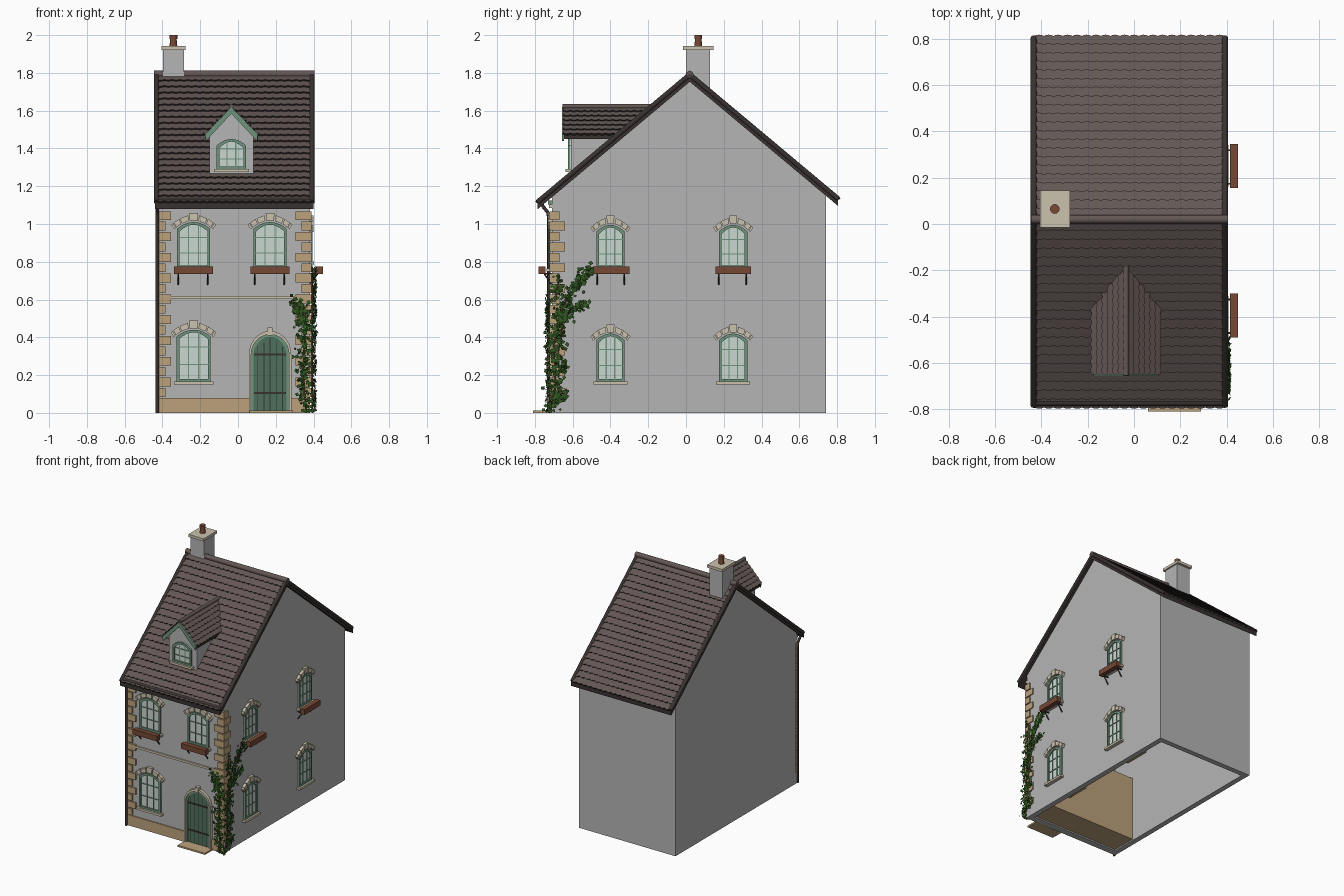
import bpy, bmesh, random
from math import sin, cos, pi, radians
from mathutils import Matrix, Vector

random.seed(4)
cube = bpy.data.objects.get("Cube")
if cube:
    bpy.data.objects.remove(cube)


def material(name, *rgb):
    m = bpy.data.materials.new(name)
    m.use_nodes = True
    m.diffuse_color = (*rgb, 1)
    b = m.node_tree.nodes["Principled BSDF"]
    b.inputs["Base Color"].default_value = (*rgb, 1)
    b.inputs["Roughness"].default_value = 0.8
    return m


WALL = material("grey render", .46, .46, .46)
ROOF = material("roof tile brown", .125, .095, .088)
TRIM = material("dark trim", .04, .032, .03)
STONE = material("tan stone", .5, .36, .2)
CREAM = material("cream stone", .6, .54, .42)
FRAME = material("sage paint", .16, .29, .2)
DOOR = material("door green", .075, .16, .1)
GLASS = material("pale glass", .6, .68, .63)
WOOD = material("brown wood", .18, .065, .035)
LEAF = material("ivy green", .03, .1, .015)


def finish(bm, name, *mats):
    me = bpy.data.meshes.new(name)
    bm.to_mesh(me)
    bm.free()
    ob = bpy.data.objects.new(name, me)
    bpy.context.collection.objects.link(ob)
    for m in mats:
        me.materials.append(m)
    return ob


def part(name, mat, pieces, place=Matrix()):
    """Extrude each (xz outline, y0, y1) piece into one object."""
    bm = bmesh.new()
    for outline, y0, y1 in pieces:
        a = [bm.verts.new((x, y0, z)) for x, z in outline]
        b = [bm.verts.new((x, y1, z)) for x, z in outline]
        bm.faces.new(a)
        bm.faces.new(b[::-1])
        for i in range(len(a)):
            bm.faces.new((a[i - 1], b[i - 1], b[i], a[i]))
    bmesh.ops.recalc_face_normals(bm, faces=bm.faces)
    bm.transform(place)
    return finish(bm, name, mat)


def box(x0, x1, y0, y1, z0, z1):
    return ([(x0, z0), (x1, z0), (x1, z1), (x0, z1)], y0, y1)


def rods(name, mat, segs, place=Matrix()):
    """Round bars given as (start, end, start radius, end radius)."""
    bm = bmesh.new()
    for a, b, r0, r1 in segs:
        a, b = Vector(a), Vector(b)
        d = b - a
        rot = d.to_track_quat("Z", "Y").to_matrix().to_4x4()
        bmesh.ops.create_cone(bm, cap_ends=True, segments=12, radius1=r0, radius2=r1,
                              depth=d.length, matrix=Matrix.Translation((a + b) / 2) @ rot)
    bm.transform(place)
    ob = finish(bm, name, mat)
    bpy.ops.object.select_all(action="DESELECT")
    ob.select_set(True)
    bpy.context.view_layer.objects.active = ob
    bpy.ops.object.shade_smooth_by_angle(angle=radians(40))


def chain(pts, r):
    return [(a, b, r, r) for a, b in zip(pts, pts[1:])]


def arc(cx, w, spring, rise, power=2, n=14):
    return [(cx - w / 2 * cos(pi * i / n), spring + rise * sin(pi * i / n) ** power)
            for i in range(n + 1)]


def band(outer, inner, y0, y1):
    return [([outer[i], outer[i + 1], inner[i + 1], inner[i]], y0, y1)
            for i in range(len(outer) - 1)]


TURN = Matrix.Rotation(pi / 2, 4, "Z")
FRONT = Matrix.Translation((0, -.71, 0))
SIDE = Matrix.Translation((.38, 0, 0)) @ TURN
DORMER = Matrix.Translation((-.035, -.61, 0))
RIDGE_Y, RIDGE_Z, PITCH = .02, 1.79, .8375


def roof_z(y):
    return RIDGE_Z - PITCH * abs(y - RIDGE_Y)


# Hollow walls with a ceiling
gable = [(-.71, 0), (-.71, roof_z(-.71) - .03), (RIDGE_Y, RIDGE_Z - .03),
         (.74, roof_z(.74) - .03), (.74, 0)]
part("gable_walls", WALL, [(gable, -.38, -.34), (gable, .39, .43)], TURN)
part("front_and_back_walls", WALL, [box(-.39, .34, -.71, -.67, 0, 1.15),
                                    box(-.39, .34, .7, .74, 0, 1.15)])
part("ceiling", WALL, [box(-.39, .34, -.67, .7, 1.1, 1.12)])
part("inner_rooms", STONE, [box(-.39, .34, -.67, -.48, .01, .5),
                            box(.18, .34, -.48, -.3, .13, .45),
                            box(.18, .34, .15, .35, .13, .45)])

# Stonework on the facade
part("plinth", STONE, [box(-.43, .06, -.718, -.71, 0, .08), box(.28, .38, -.718, -.71, 0, .08)])
part("doorstep", STONE, [box(.06, .29, -.81, -.71, 0, .012)])
quoins = []
for i in range(18):
    z = .085 + i * .055
    a, b = (.075, .04) if i % 2 else (.045, .07)
    quoins += [box(-.433, -.43 + a, -.722, -.70, z, z + .047),
               box(.38 - a, .388, -.722, -.71 + b, z, z + .047)]
part("quoins", STONE, quoins)
part("string_courses", CREAM, [box(-.385, .335, -.72, -.71, .602, .618),
                               box(-.43, .38, -.725, -.71, 1.085, 1.103)])
part("dentils", FRAME, [box(-.43 + i * .03, -.412 + i * .03, -.73, -.71, 1.103, 1.125)
                        for i in range(27)])


def window(name, cx, z0, top, w, place, stones=True, sill=True):
    rise, t = .035, .014
    spring = top - rise
    outer = [(cx - w / 2, z0)] + arc(cx, w, spring, rise) + [(cx + w / 2, z0)]
    inner = ([(cx - w / 2 + t, z0 + t)] + arc(cx, w - 2 * t, spring - t, rise)
             + [(cx + w / 2 - t, z0 + t)])
    part(name + "_glass", GLASS, [(outer, -.004, .002)], place)
    bars = band(outer, inner, -.014, 0) + [box(cx - w / 2, cx + w / 2, -.014, 0, z0, z0 + t)]
    h = top - z0
    for k in (1, 2):
        x, z = cx + (k - 1.5) * w * .3, z0 + h * k / 3
        bars += [box(x - .003, x + .003, -.009, 0, z0, top - .015),
                 box(cx - w / 2, cx + w / 2, -.009, 0, z - .003, z + .003)]
    part(name + "_frame", FRAME, bars, place)
    if stones:
        lo, hi = arc(cx, w + .03, spring - .005, rise + .012), arc(cx, w + .065, spring + .022, rise + .02)
        blocks = []
        for i in range(0, 14, 2):
            # shrink each stone for a joint
            key = .012 if i == 6 else 0
            q = [Vector(p) for p in (lo[i], lo[i + 2], hi[i + 2], hi[i])]
            c = sum(q, Vector((0, 0))) / 4
            q = [c + (p - c) * .88 for p in q]
            blocks.append(([(p.x, p.y + (key if k > 1 else 0)) for k, p in enumerate(q)], -.02, 0))
        part(name + "_arch_stones", CREAM, blocks, place)
    if sill:
        part(name + "_sill", CREAM, [box(cx - w / 2 - .015, cx + w / 2 + .015, -.028, 0, z0 - .016, z0)], place)


def planter(name, cx, w, place):
    part(name, WOOD, [box(cx - w / 2, cx + w / 2, -.07, -.034, .735, .775)], place)
    segs = []
    for x in (cx - w * .4, cx + w * .36):
        segs += chain([(x, 0, .68), (x, -.04, .735), (x, 0, .737)], .004)
    rods(name + "_brackets", TRIM, segs, place)


window("front_lower_window", -.235, .165, .44, .18, FRONT)
for label, x in (("right", -.235), ("left", .17)):
    window("front_upper_window_" + label, x, .765, 1.01, .175, FRONT)
    planter("front_planter_" + label, x, .205, FRONT)
for label, y in (("fore", -.4), ("aft", .25)):
    window("side_lower_window_" + label, y, .165, .42, .15, SIDE)
    window("side_upper_window_" + label, y, .765, .995, .15, SIDE)
    planter("side_planter_" + label, y - (.0 if y > 0 else -.005), .19, SIDE)

# Arched plank door
opening = [(.07, 0)] + arc(.17, .2, .31, .105, 1) + [(.27, 0)]
surround = [(.058, 0)] + arc(.17, .224, .31, .123, 1) + [(.282, 0)]
part("door", DOOR, [(opening, -.008, 0)], FRONT)
part("door_surround", CREAM, band(surround, opening, -.022, 0)
     + [box(.157, .183, -.028, 0, .41, .452)], FRONT)
part("door_frame", FRAME, band(opening, [(.17 + (x - .17) * .88, z * .97) for x, z in opening],
                               -.014, 0), FRONT)
part("door_ironwork", TRIM,
     [box(.17 + k * .033 - .002, .17 + k * .033 + .002, -.01, 0, .01, .395 - abs(k) * .022)
      for k in (-2, -1, 0, 1, 2)]
     + [box(.085, .255, -.013, 0, z, z + .01) for z in (.1, .305)], FRONT)


def tiles(name, top_mid, down, along, length, slope, rows, cols):
    """Overlapping courses of scalloped tiles down one roof slope."""
    u, v = Vector(along), Vector(down).normalized()
    if u.cross(v).z < 0:
        u = -u
    w, o = u.cross(v), Vector(top_mid)
    bm = bmesh.new()

    def vert(a, b, c):
        return bm.verts.new(o + u * a + v * b + w * c)
    step, wide, lift = slope / rows, length / cols, .011
    for r in range(rows):
        for c in range(cols):
            a, v0, v1 = c * wide - length / 2, r * step, (r + 1) * step
            edge = [(a + wide * (1 - k / 4), v1 + .007 * sin(pi * k / 4)) for k in range(5)]
            hi = [vert(p, q, lift) for p, q in edge]
            lo = [vert(p, q, -.002) for p, q in edge]
            bm.faces.new([vert(a, v0, .001), vert(a + wide, v0, .001)] + hi)
            for k in range(4):
                bm.faces.new((hi[k], lo[k], lo[k + 1], hi[k + 1])).material_index = 1
    finish(bm, name, ROOF, TRIM)


# Main roof: dark core, tiled slopes, verges and ridge
ends = (-.785, .805)
core = [(ends[0], roof_z(ends[0])), (RIDGE_Y, RIDGE_Z), (ends[1], roof_z(ends[1]))]
part("roof_core", TRIM, [(core + [(y, z - .037) for y, z in core[::-1]], -.4, .44)], TURN)
for label, y in zip(("front", "back"), ends):
    fall = Vector((0, y - RIDGE_Y, roof_z(y) - RIDGE_Z))
    tiles(label + "_roof_tiles", (-.02, RIDGE_Y, RIDGE_Z), fall, (1, 0, 0), .82, fall.length, 21, 20)
rods("roof_verges", TRIM, [s for x in (-.432, .392)
                           for s in chain([(x, y, z) for y, z in core], .014)])
rods("roof_ridge", ROOF, [((-.445, RIDGE_Y, 1.793), (.405, RIDGE_Y, 1.793), .019, .019)])
rods("gutter_and_downpipe", TRIM,
     [((-.44, -.772, 1.125), (.4, -.772, 1.125), .014, .014)]
     + chain([(-.428, -.77, 1.12), (-.428, -.755, 1.09), (-.428, -.73, 1.06),
              (-.428, -.726, 1.02), (-.428, -.726, 0)], .009))

# Chimney
part("chimney_stack", WALL, [box(-.397, -.287, 0, .127, 1.68, 1.925)])
part("chimney_cap", CREAM, [box(-.406, -.277, -.016, .145, 1.922, 1.942)])
rods("chimney_pot", WOOD, [((-.342, .065, 1.94), (-.342, .065, 1.98), .021, .017),
                           ((-.342, .065, 1.98), (-.342, .065, 2.0), .021, .021)])

# Dormer
part("dormer_walls", WALL, [([(-.117, 1.2), (.117, 1.2), (.117, 1.48), (0, 1.6), (-.117, 1.48)],
                             0, .4)], DORMER)
window("dormer_window", -.0, 1.29, 1.45, .155, DORMER, stones=False)
hat = [(-.14, 1.475), (0, 1.62), (.14, 1.475)]
part("dormer_roof_core", TRIM, [(hat + [(x, z - .025) for x, z in hat[::-1]], -.037, .41)], DORMER)
part("dormer_bargeboards", FRAME, [(hat + [(x * .97, z - .036) for x, z in hat[::-1]],
                                    -.046, -.036)], DORMER)
for label, s in (("right", -1), ("left", 1)):
    fall = Vector((s * .14, 0, -.145))
    tiles("dormer_tiles_" + label, (-.035, -.425, 1.62), fall, (0, 1, 0), .45, fall.length, 6, 12)
rods("dormer_ridge", ROOF, [((-.035, -.653, 1.622), (-.035, -.17, 1.622), .013, .013)])

# Ivy climbing the front left corner: stems plus scattered leaves
front_vine = [(.36, 0), (.345, .2), (.355, .42), (.345, .54), (.295, .58)]
side_vines = [[(-.72, 0), (-.69, .15), (-.70, .35), (-.67, .52), (-.63, .6), (-.57, .69), (-.5, .77)],
              [(-.68, .3), (-.65, .48), (-.6, .56), (-.52, .57)],
              [(-.7, .05), (-.63, .1)], [(-.69, .2), (-.64, .26)], [(-.69, .6), (-.67, .73)]]
vines = [(front_vine, FRONT, 300, .02)]
vines += [(v, SIDE, n, .017) for v, n in zip(side_vines, (330, 110, 40, 40, 35))]
bm = bmesh.new()
for n, (path, place, count, spread) in enumerate(vines):
    rods(f"ivy_stem_{n + 1}", WOOD, chain([(x, -.014, z) for x, z in path], .004), place)
    for _ in range(count):
        t = random.random() * (len(path) - 1)
        i = int(t)
        p = Vector(path[i]).lerp(Vector(path[i + 1]), t - i)
        at = Vector((p.x + random.gauss(0, spread), -random.uniform(.012, .034),
                     max(.012, p.y + random.gauss(0, spread))))
        turn = Matrix.Rotation(random.uniform(0, 2 * pi), 3, "Y") @ Matrix.Rotation(random.gauss(0, .5), 3, "X")
        s = random.uniform(.009, .015)
        bm.faces.new([bm.verts.new(place @ (at + turn @ Vector((x * s, 0, z * s))))
                      for x, z in ((0, -1), (.8, -.1), (0, 1), (-.8, -.1))])
finish(bm, "ivy_leaves", LEAF)
